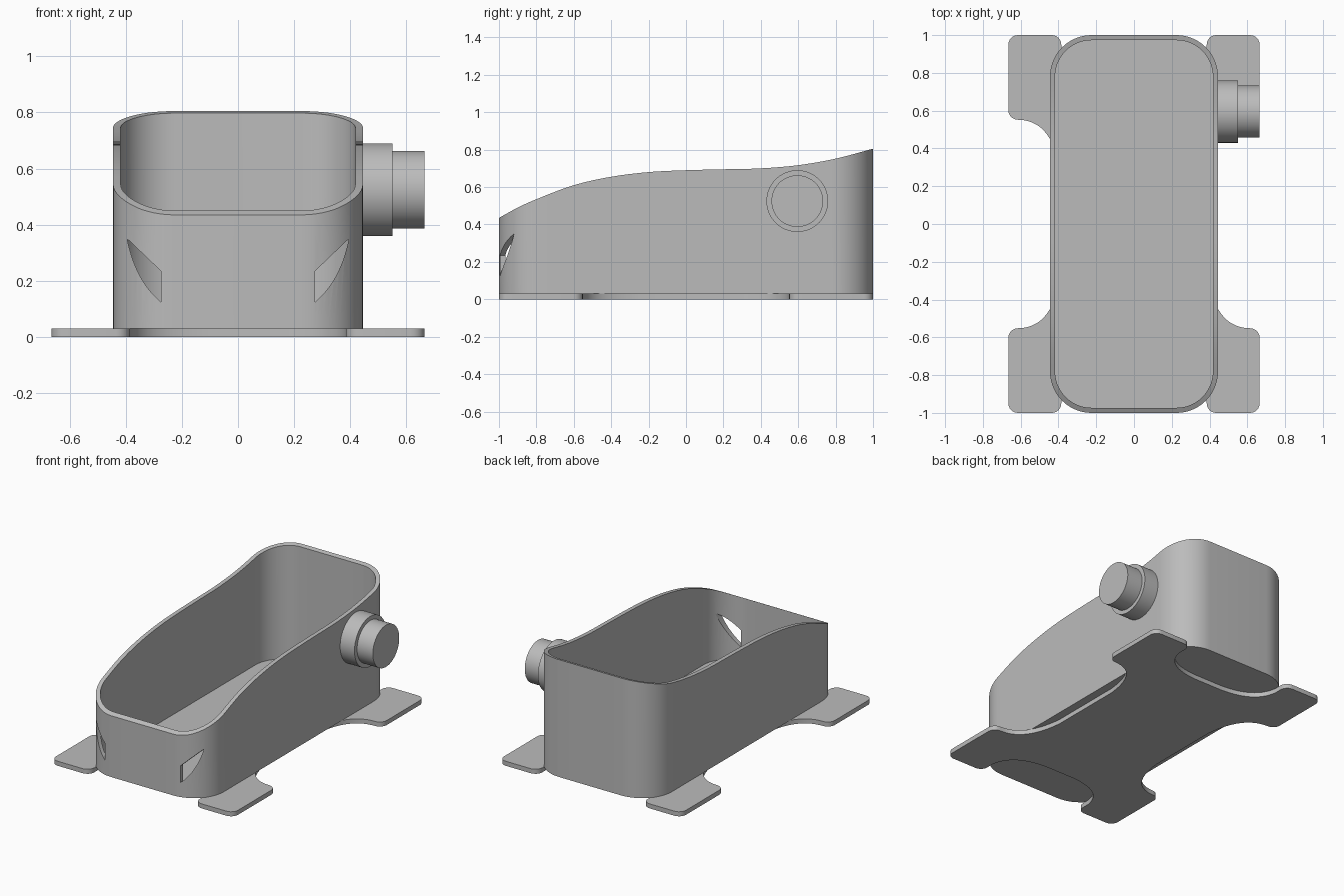
import bpy, bmesh, math
from mathutils import Vector

cube = bpy.data.objects.get("Cube")
if cube:
    bpy.data.objects.remove(cube, do_unlink=True)

grey = bpy.data.materials.new("plain_grey")
grey.use_nodes = True
grey.diffuse_color = (0.5, 0.5, 0.5, 1)
grey.node_tree.nodes["Principled BSDF"].inputs["Base Color"].default_value = (0.5, 0.5, 0.5, 1)


def finish(name, bm):
    bmesh.ops.recalc_face_normals(bm, faces=bm.faces)
    mesh = bpy.data.meshes.new(name)
    bm.to_mesh(mesh)
    bm.free()
    mesh.materials.append(grey)
    obj = bpy.data.objects.new(name, mesh)
    bpy.context.collection.objects.link(obj)
    return obj


def smooth(obj):
    bpy.ops.object.select_all(action="DESELECT")
    obj.select_set(True)
    bpy.context.view_layer.objects.active = obj
    bpy.ops.object.shade_smooth_by_angle(angle=math.radians(30))


def arc(cx, cy, r, start, end, steps):
    angles = [math.radians(start + (end - start) * i / steps) for i in range(steps + 1)]
    return [(cx + r * math.cos(a), cy + r * math.sin(a)) for a in angles]


def curve(a, b, c, steps=14):
    a, b, c = Vector(a), Vector(b), Vector(c)
    ts = [i / steps for i in range(steps + 1)]
    return [tuple(a * (1 - t) ** 2 + b * 2 * t * (1 - t) + c * t * t) for t in ts]


def prism(name, outline, low, high, axis="z"):
    """Extrude a flat outline along z or y."""
    bm = bmesh.new()
    place = (lambda u, v, w: (u, v, w)) if axis == "z" else (lambda u, v, w: (u, w, v))
    rings = [[bm.verts.new(place(u, v, w)) for u, v in outline] for w in (low, high)]
    for i in range(len(outline)):
        j = (i + 1) % len(outline)
        bm.faces.new((rings[0][i], rings[0][j], rings[1][j], rings[1][i]))
    for ring in rings:
        bm.faces.new(ring)
    return finish(name, bm)


# Sloping rim height along the length
RIM = [(-1, .435), (-.9, .49), (-.8, .535), (-.6, .61), (-.4, .655), (-.2, .68),
       (0, .69), (.2, .695), (.4, .70), (.6, .717), (.8, .752), (1, .805)]


def rim_height(y):
    k = max(i for i in range(len(RIM) - 1) if i == 0 or RIM[i][0] <= y)
    (y0, z0), (y1, z1) = RIM[k], RIM[k + 1]

    def slope(i):
        p, q = RIM[max(i - 1, 0)], RIM[min(i + 1, len(RIM) - 1)]
        return (q[1] - p[1]) / (q[0] - p[0])
    h = y1 - y0
    t = (y - y0) / h
    return ((2 * t**3 - 3 * t**2 + 1) * z0 + (t**3 - 2 * t**2 + t) * h * slope(k)
            + (3 * t**2 - 2 * t**3) * z1 + (t**3 - t**2) * h * slope(k + 1))


def tub_outline(inset):
    r, cx, cy = 0.22 - inset, 0.225, 0.78
    side = [-cy + 2 * cy * i / 40 for i in range(1, 40)]
    pts = [(cx + r, y) for y in side] + arc(cx, cy, r, 0, 90, 14)
    pts += arc(-cx, cy, r, 90, 180, 14) + [(-cx - r, -y) for y in side]
    return pts + arc(-cx, -cy, r, 180, 270, 14) + arc(cx, -cy, r, 270, 360, 14)


# Open tub with a thin wall and floor
bm = bmesh.new()
rings = []
for inset, level in ((0, 0.03), (0, None), (0.027, None), (0.027, 0.04)):
    rings.append([bm.verts.new((x, y, rim_height(y) if level is None else level))
                  for x, y in tub_outline(inset)])
for a, b in zip(rings, rings[1:]):
    for i in range(len(a)):
        j = (i + 1) % len(a)
        bm.faces.new((a[i], a[j], b[j], b[i]))
bm.faces.new(rings[0])
bm.faces.new(rings[3])
tub = finish("tub", bm)

# Curved windows cut through the front wall
window = [(.275, .235), (.275, .125)] + curve((.275, .125), (.365, .2), (.395, .35))[1:]
for side, sign in (("left", 1), ("right", -1)):
    cutter = prism(side + "_window_cutter", [(sign * x, z) for x, z in window], -1.1, -0.8, "y")
    cutter.hide_render = True
    cutter.hide_set(True)
    cut = tub.modifiers.new(side + "_window", "BOOLEAN")
    cut.operation = "DIFFERENCE"
    cut.solver = "EXACT"
    cut.object = cutter
bpy.context.view_layer.update()
cut_mesh = bpy.data.meshes.new_from_object(tub.evaluated_get(bpy.context.evaluated_depsgraph_get()))
tub.modifiers.clear()
tub.data = cut_mesh
for side in ("left", "right"):
    bpy.data.objects.remove(bpy.data.objects[side + "_window_cutter"], do_unlink=True)
smooth(tub)

# Base plate with four feet, one quarter mirrored both ways
quarter = curve((.39, .25), (.42, .55), (.615, .552))
quarter += arc(.615, .602, .05, -90, 0, 6)[1:] + arc(.615, .95, .05, 0, 90, 6)
quarter += arc(.435, .95, .05, 90, 180, 6) + curve((.385, .9), (.36, .72), (.1, .71))
back = quarter + [(-x, y) for x, y in reversed(quarter)]
smooth(prism("base_plate", back + [(x, -y) for x, y in reversed(back)], 0, 0.03))

# Stepped round knob on the left side
for name, radius, start, end in (("knob_collar", .165, .43, .55), ("knob_tip", .138, .54, .665)):
    bpy.ops.mesh.primitive_cylinder_add(vertices=64, radius=radius, depth=end - start,
                                        location=((start + end) / 2, .595, .525),
                                        rotation=(0, math.pi / 2, 0))
    knob = bpy.context.object
    knob.name = name
    knob.data.materials.append(grey)
    smooth(knob)
